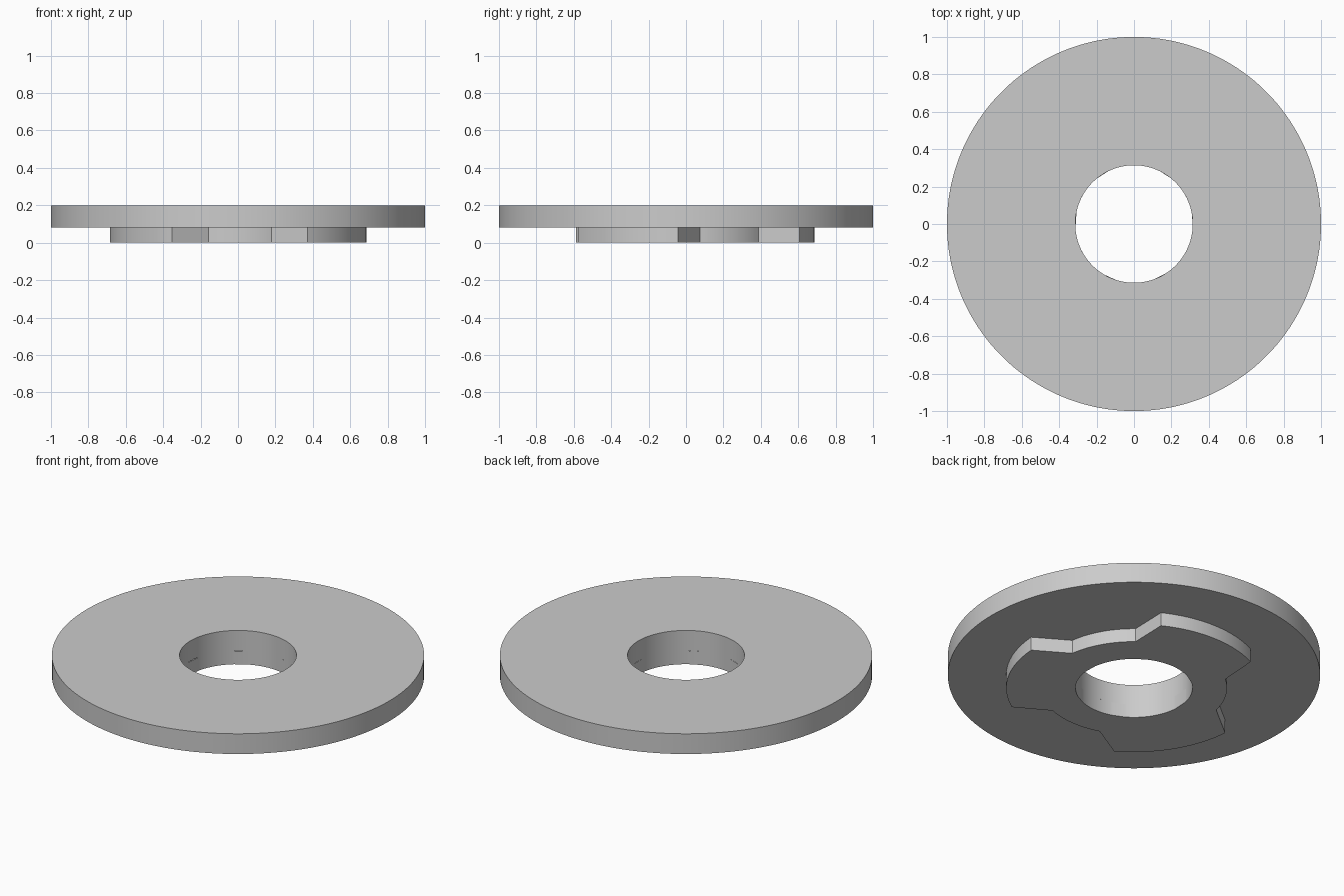
import bpy
import bmesh
from math import cos, sin, radians

if "Cube" in bpy.data.objects:
    bpy.data.objects.remove(bpy.data.objects["Cube"], do_unlink=True)

HOLE_R, DISC_R = 0.314, 1.0
LOBE_R, NOTCH_R = 0.687, 0.5
STEP_Z, TOP_Z = 0.08, 0.2

grey = bpy.data.materials.new("plain_grey")
grey.use_nodes = True
colour = (0.6, 0.6, 0.6, 1)
grey.diffuse_color = colour
grey.node_tree.nodes["Principled BSDF"].inputs["Base Color"].default_value = colour


def arc(radius, start, end, steps):
    """Points (radius, angle) along an arc, both ends included."""
    return [(radius, start + (end - start) * i / steps) for i in range(steps + 1)]


def pierced_prism(name, outline, z0, z1, capped):
    """Extrude a closed polar outline around the centre hole."""
    bm = bmesh.new()

    def loop(points, z):
        return [bm.verts.new((r * cos(radians(a)), r * sin(radians(a)), z))
                for r, a in points]

    bore = [(HOLE_R, a) for r, a in outline]
    loops = [loop(bore, z1), loop(bore, z0), loop(outline, z0), loop(outline, z1)]
    n = len(outline)
    for k in range(4 if capped else 3):
        a, b = loops[k], loops[(k + 1) % 4]
        for i in range(n):
            j = (i + 1) % n
            bm.faces.new((a[i], b[i], b[j], a[j]))
    bmesh.ops.recalc_face_normals(bm, faces=bm.faces)
    mesh = bpy.data.meshes.new(name)
    bm.to_mesh(mesh)
    bm.free()
    mesh.materials.append(grey)
    obj = bpy.data.objects.new(name, mesh)
    bpy.context.collection.objects.link(obj)
    bpy.ops.object.select_all(action="DESELECT")
    obj.select_set(True)
    bpy.context.view_layer.objects.active = obj
    bpy.ops.object.shade_smooth_by_angle(angle=radians(20))
    return obj


# Wide flat washer
pierced_prism("washer_disc", arc(DISC_R, 0, 360, 180)[:-1], STEP_Z, TOP_Z, True)

# Three-lobed locking hub underneath: each lobe, then the notch after it
lobes = [(-57.3, -3.5), (62.2, 115.8), (184.5, 239)]
notches = [(8.5, 51), (129, 168), (251.6, 291)]
outline = []
for lobe, notch in zip(lobes, notches):
    outline += arc(LOBE_R, *lobe, 24) + arc(NOTCH_R, *notch, 18)
hub = pierced_prism("locking_hub", outline, 0, STEP_Z, False)
